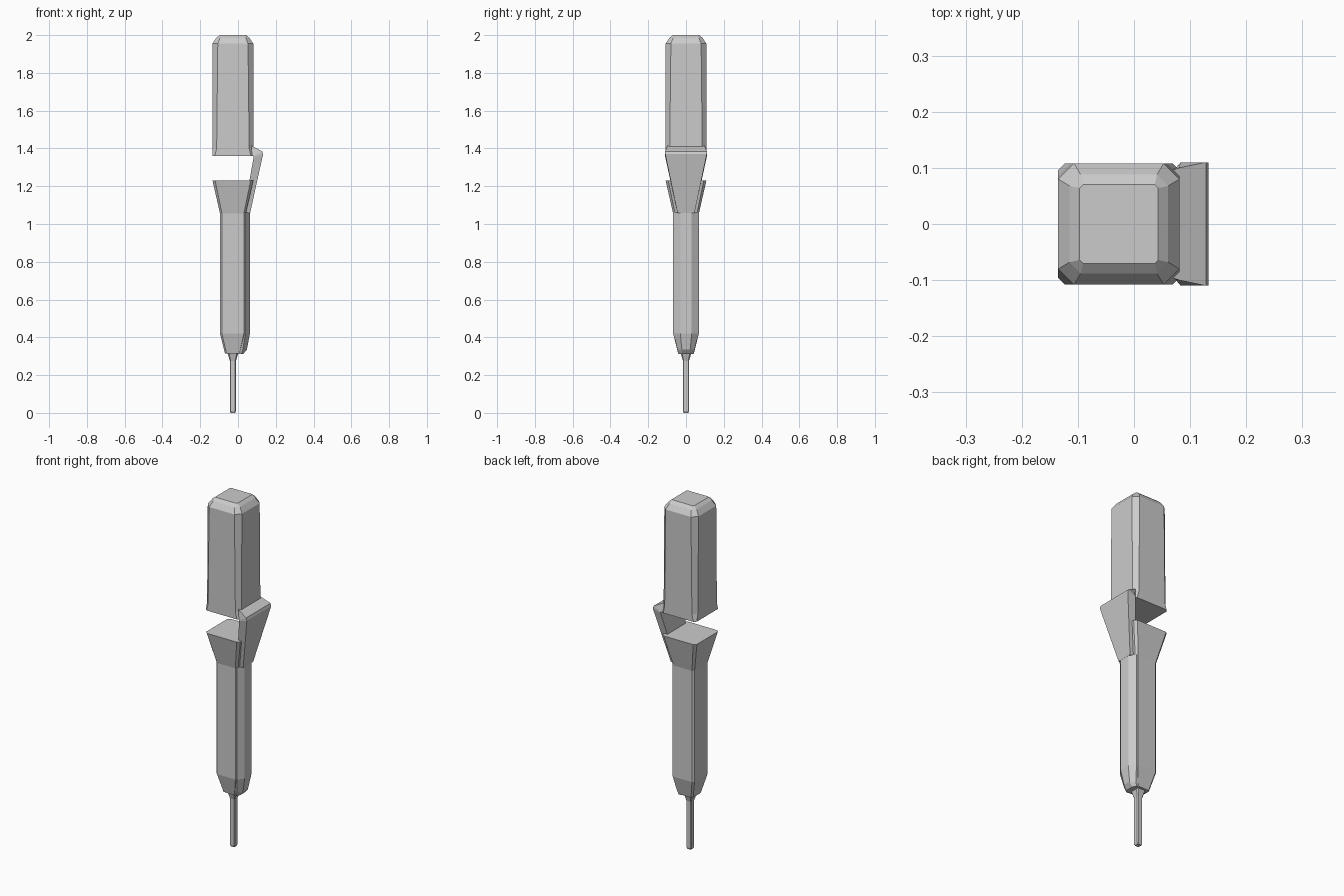
import bpy, bmesh

if "Cube" in bpy.data.objects:
    bpy.data.objects.remove(bpy.data.objects["Cube"])

CX = -0.027  # axis of the pen body


def loft(name, rings):
    """Skin a closed solid through rings with equal point counts."""
    bm = bmesh.new()
    loops = [[bm.verts.new(p) for p in r] for r in rings]
    n = len(loops[0])
    for a, b in zip(loops, loops[1:]):
        for i in range(n):
            j = (i + 1) % n
            bm.faces.new((a[i], a[j], b[j], b[i]))
    bm.faces.new(loops[0][::-1])
    bm.faces.new(loops[-1])
    bmesh.ops.recalc_face_normals(bm, faces=bm.faces)
    me = bpy.data.meshes.new(name)
    bm.to_mesh(me)
    bm.free()
    ob = bpy.data.objects.new(name, me)
    bpy.context.collection.objects.link(ob)
    return ob


def octagon(z, h, c):
    """Square of half-width h with corners cut by c."""
    k = h - c
    pts = [(h, -k), (h, k), (k, h), (-k, h), (-h, k), (-h, -k), (-k, -h), (k, -h)]
    return [(CX + x, y, z) for x, y in pts]


# Upper grip block with bevelled top
loft("upper_block", [octagon(1.36, 0.108, 0.012), octagon(1.40, 0.108, 0.022),
                     octagon(1.955, 0.108, 0.028), octagon(1.985, 0.088, 0.02),
                     octagon(2.0, 0.07, 0.006)])

# Lower body with flared head and tapered nose
loft("lower_body", [octagon(0.315, 0.042, 0.008), octagon(0.42, 0.068, 0.01),
                    octagon(1.055, 0.068, 0.01), octagon(1.23, 0.108, 0.014)])

# Tip
loft("tip", [octagon(0.0, 0.012, 0.003), octagon(0.01, 0.016, 0.004),
             octagon(0.275, 0.016, 0.004), octagon(0.315, 0.028, 0.008),
             octagon(0.33, 0.028, 0.008)])


# Chamfered spine running down the right side
def spine_ring(z, x0, x1, wide, narrow):
    return [(0.0, -wide, z), (x0, -wide, z), (x1, -narrow, z),
            (x1, narrow, z), (x0, wide, z), (0.0, wide, z)]


loft("side_spine", [spine_ring(0.312, 0.018, 0.028, 0.04, 0.02),
                    spine_ring(0.335, 0.025, 0.047, 0.046, 0.022),
                    spine_ring(0.42, 0.039, 0.063, 0.065, 0.03),
                    spine_ring(1.06, 0.039, 0.063, 0.065, 0.03)])


# Bent connecting arm: each station is outer point, inner point, half widths
def arm_ring(outer, inner, w):
    (xo, zo), (xi, zi) = outer, inner
    return [(xo, -w, zo), (xo, w, zo), (xi, w, zi), (xi, -w, zi)]


loft("connecting_arm", [arm_ring((0.05, 1.425), (0.05, 1.361), 0.09),
                        arm_ring((0.08, 1.41), (0.075, 1.361), 0.1),
                        arm_ring((0.128, 1.385), (0.083, 1.361), 0.11),
                        arm_ring((0.133, 1.37), (0.083, 1.355), 0.11),
                        arm_ring((0.064, 1.058), (0.03, 1.058), 0.045)])
